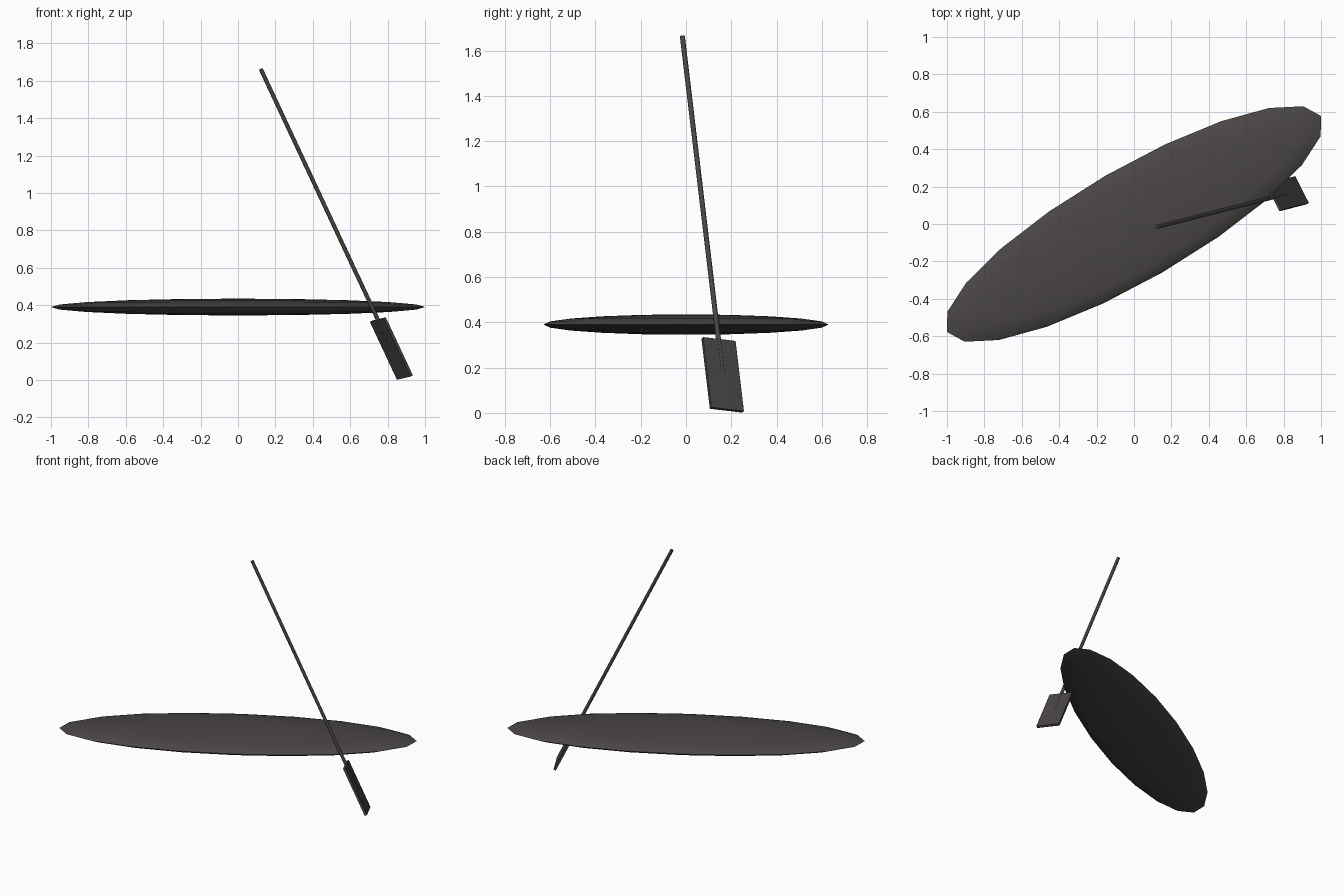
import bpy
from math import radians
from mathutils import Matrix, Vector

cube = bpy.data.objects.get("Cube")
if cube:
    bpy.data.objects.remove(cube, do_unlink=True)

# Single dark finish shared by all parts
charcoal = bpy.data.materials.new("charcoal")
charcoal.use_nodes = True
colour = (0.066, 0.060, 0.058, 1)
charcoal.diffuse_color = colour
charcoal.node_tree.nodes["Principled BSDF"].inputs["Base Color"].default_value = colour


def finish(name, matrix, smooth):
    """Name, place, bake the transform and colour the new primitive."""
    obj = bpy.context.object
    obj.name = obj.data.name = name
    obj.data.transform(matrix)
    obj.data.materials.append(charcoal)
    if smooth:
        bpy.ops.object.shade_smooth_by_angle(angle=radians(35))
    return obj


# Board: flattened ellipsoid turned in plan
bpy.ops.mesh.primitive_uv_sphere_add(segments=20, ring_count=10, radius=1)
finish("board",
       Matrix.Translation((0, 0, 0.39)) @ Matrix.Rotation(radians(30), 4, "Z")
       @ Matrix.Diagonal((1.155, 0.30, 0.045, 1)), True)

# Paddle frame: long axis along the shaft, second axis across the blade
top = Vector((0.122, -0.016, 1.662))
end = Vector((0.82, 0.162, 0.168))
long_axis = (top - end).normalized()
across = Vector((-0.457, 0.884, -0.09))
across = (across - across.project(long_axis)).normalized()
frame = Matrix((across.cross(long_axis), across, long_axis)).transposed().to_4x4()

# Shaft runs from the grip to the middle of the blade
bpy.ops.mesh.primitive_cylinder_add(vertices=12, radius=0.011, depth=(top - end).length)
finish("paddle_shaft", Matrix.Translation((top + end) / 2) @ frame, True)

# Blade: thin flat plate
bpy.ops.mesh.primitive_cube_add(size=1)
finish("paddle_blade",
       Matrix.Translation(end) @ frame @ Matrix.Diagonal((0.016, 0.162, 0.344, 1)), False)
